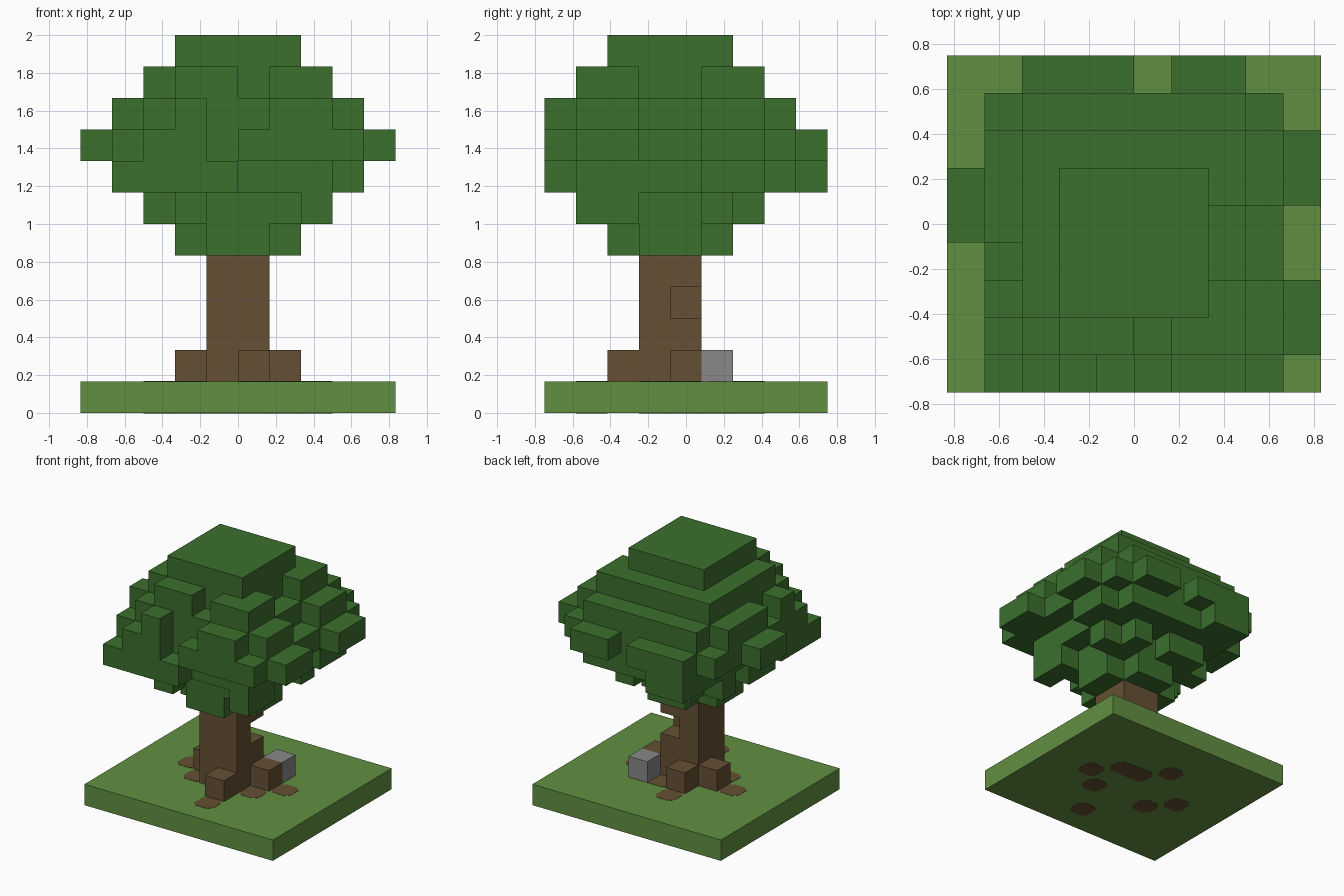
import bpy
import bmesh
from mathutils import Vector

if "Cube" in bpy.data.objects:
    bpy.data.objects.remove(bpy.data.objects["Cube"])

U = 1 / 6            # edge of one block
Y0 = -0.75           # front edge of the block grid


def material(name, rgb):
    mat = bpy.data.materials.new(name)
    mat.use_nodes = True
    mat.diffuse_color = (*rgb, 1)
    mat.node_tree.nodes["Principled BSDF"].inputs["Base Color"].default_value = (*rgb, 1)
    return mat


LEAF = material("leaf green", (0.045, 0.162, 0.027))
GRASS = material("grass green", (0.122, 0.275, 0.054))
WOOD = material("bark brown", (0.130, 0.081, 0.033))
STONE = material("stone grey", (0.246, 0.246, 0.246))


def finish(name, bm, mat):
    mesh = bpy.data.meshes.new(name)
    bm.to_mesh(mesh)
    bm.free()
    mesh.materials.append(mat)
    obj = bpy.data.objects.new(name, mesh)
    bpy.context.collection.objects.link(obj)
    return obj


def block(k, i0, i1, j0, j1):
    """Cells of one layer, with inclusive ranges."""
    return {(i, j, k) for i in range(i0, i1 + 1) for j in range(j0, j1 + 1)}


def voxels(name, cells, mat):
    """Skin of a set of cells, with flat areas merged."""
    bm = bmesh.new()
    for cell in cells:
        centre = Vector(cell) + Vector((0.5, 0.5, 0.5))
        for axis in range(3):
            for sign in (-1, 1):
                n = Vector((0, 0, 0))
                n[axis] = sign
                if tuple(int(c + d) for c, d in zip(cell, n)) in cells:
                    continue
                a = Vector((0, 0, 0))
                a[(axis + 1) % 3] = 0.5
                b = n.cross(a)
                mid = centre + n / 2
                corners = (mid - a - b, mid + a - b, mid + a + b, mid - a + b)
                bm.faces.new([bm.verts.new(c * U + Vector((0, Y0, 0))) for c in corners])
    bmesh.ops.remove_doubles(bm, verts=bm.verts, dist=0.001)
    bmesh.ops.dissolve_limit(bm, angle_limit=0.01, verts=bm.verts, edges=bm.edges)
    return finish(name, bm, mat)


def plate(name, i0, i1, j, z, mat):
    """Thin patch with clipped corners."""
    c, h = 0.035, 0.002
    x0, x1 = i0 * U, (i1 + 1) * U
    y0, y1 = Y0 + j * U, Y0 + (j + 1) * U
    outline = ((x0 + c, y0), (x1 - c, y0), (x1, y0 + c), (x1, y1 - c),
               (x1 - c, y1), (x0 + c, y1), (x0, y1 - c), (x0, y0 + c))
    bm = bmesh.new()
    face = bm.faces.new([bm.verts.new((x, y, z - h)) for x, y in outline])
    top = bmesh.ops.extrude_face_region(bm, geom=[face])["geom"]
    bmesh.ops.translate(bm, vec=(0, 0, 2 * h),
                        verts=[v for v in top if isinstance(v, bmesh.types.BMVert)])
    bmesh.ops.recalc_face_normals(bm, faces=bm.faces)
    finish(name, bm, mat)


# Ground slab
voxels("ground", block(0, -5, 4, 0, 8), GRASS)

# Bare earth patches, on both sides of the slab
for i0, i1, j in ((2, 2, 4), (0, 1, 5), (-1, -1, 6), (1, 1, 3),
                  (0, 0, 1), (-2, -2, 3), (-3, -3, 4)):
    plate("earth_patch_top", i0, i1, j, U, WOOD)
    plate("earth_patch_bottom", i0, i1, j, 0, WOOD)

# Trunk with roots and a notch
trunk = set()
for k in range(1, 5):
    trunk |= block(k, -1, 0, 3, 4)
trunk |= {(0, 2, 1), (1, 4, 1), (-2, 4, 1), (-1, 5, 1)}
trunk.discard((0, 4, 3))
voxels("trunk", trunk, WOOD)

# Stone beside the root
voxels("stone", {(1, 5, 1)}, STONE)

# Crown: square layers, then missing and extra leaf blocks
crown = set()
for k, n in zip(range(5, 12), (2, 3, 4, 4, 4, 3, 2)):
    crown |= block(k, -n, n - 1, 4 - n, 3 + n)
    if k in (5, 6, 9):
        crown -= {(i, j, k) for i in (-n, n - 1) for j in (4 - n, 3 + n)}
gaps = (
    (6, -1, 1, 1, 1), (6, 2, 2, 3, 4), (6, -3, -3, 4, 4), (6, 0, 0, 6, 6),
    (7, 0, 3, 0, 0), (7, 3, 3, 1, 4), (7, 3, 3, 7, 7), (7, -4, -4, 3, 7),
    (8, -4, -4, 0, 0), (8, -1, -1, 0, 0),
    (9, -4, -4, 1, 1), (9, -4, -4, 3, 3), (9, -3, -3, 0, 0),
    (9, -1, 0, 0, 0), (9, 3, 3, 3, 4),
    (10, -3, -3, 1, 1), (10, 0, 0, 1, 1), (10, 2, 2, 3, 4),
)
bumps = (
    (6, 2, 2, 1, 1), (7, -3, -2, 8, 8), (8, -3, -1, 8, 8), (8, 1, 2, 8, 8),
    (8, 4, 4, 1, 2), (8, 4, 4, 5, 6), (8, -5, -5, 4, 5),
)
for gap in gaps:
    crown -= block(*gap)
for bump in bumps:
    crown |= block(*bump)
voxels("crown", crown, LEAF)
